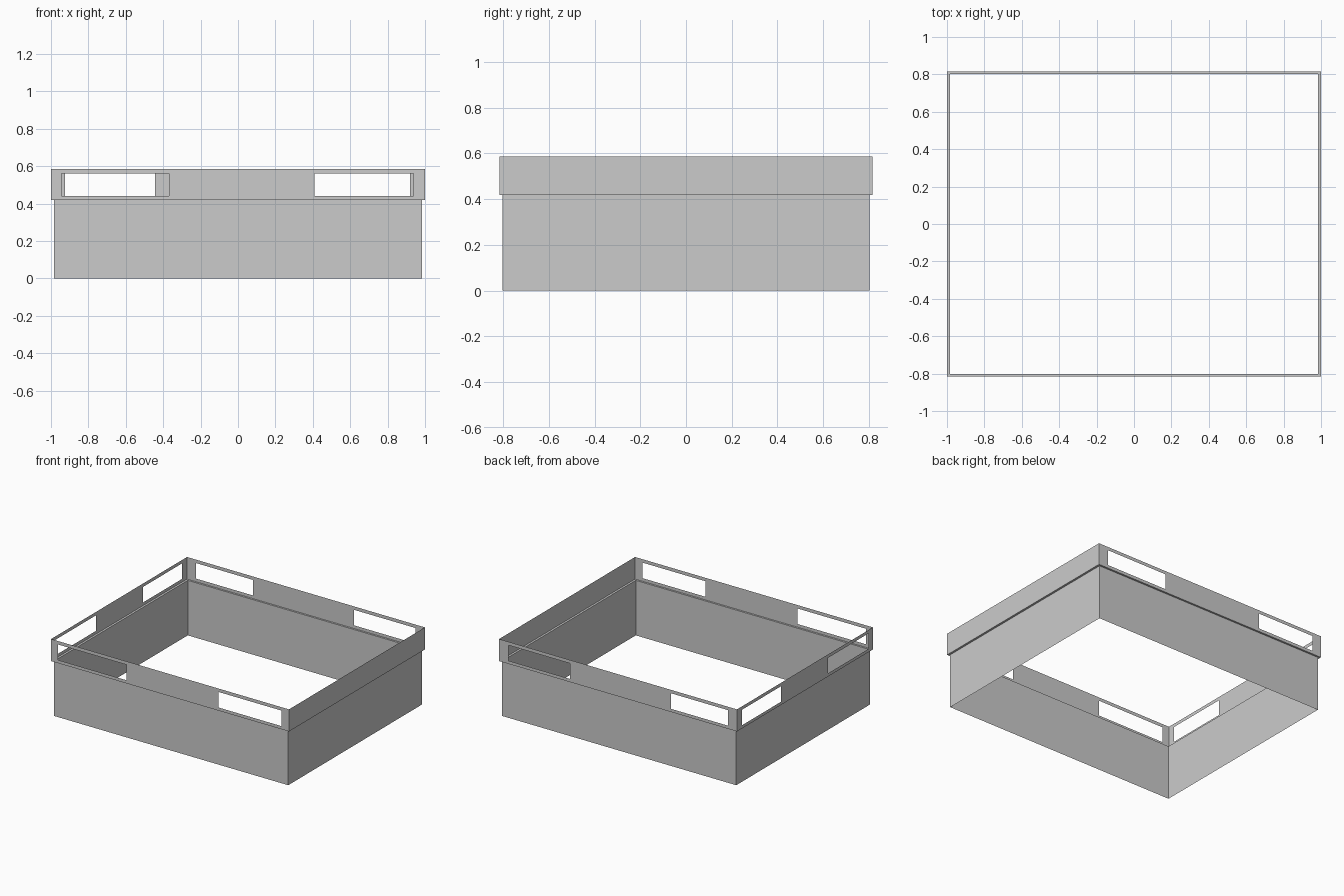
import bpy

if "Cube" in bpy.data.objects:
    bpy.data.objects.remove(bpy.data.objects["Cube"])

LX, LY = 0.984, 0.802      # lower wall half sizes
UX, UY = 1.0, 0.816        # upper rim half sizes
Z_LEDGE, Z_TOP = 0.418, 0.586
WIN_Z = (0.442, 0.56)


def mesh_object(name, verts, faces):
    me = bpy.data.meshes.new(name)
    me.from_pydata(verts, [], faces)
    me.update()
    ob = bpy.data.objects.new(name, me)
    bpy.context.collection.objects.link(ob)
    return ob


def ring(hx, hy, z):
    return [(-hx, -hy, z), (hx, -hy, z), (hx, hy, z), (-hx, hy, z)]


def band(name, lower, upper):
    """Four quads joining two rectangular rings."""
    faces = [(i, (i + 1) % 4, (i + 1) % 4 + 4, i + 4) for i in range(4)]
    return mesh_object(name, lower + upper, faces)


def rim_wall(name, half, place, windows, flip=False):
    """Thin upright sheet with rectangular windows left open."""
    us = sorted([-half, half] + [u for w in windows for u in w])
    zs = [Z_LEDGE, *WIN_Z, Z_TOP]
    n = len(us)
    verts = [place(u, z) for z in zs for u in us]
    faces = []
    for j in range(3):
        for i in range(n - 1):
            mid = (us[i] + us[i + 1]) / 2
            if j == 1 and any(a < mid < b for a, b in windows):
                continue
            f = (j * n + i, j * n + i + 1, (j + 1) * n + i + 1, (j + 1) * n + i)
            faces.append(f[::-1] if flip else f)
    ob = mesh_object(name, verts, faces)
    # merge coplanar pieces so only real outlines remain
    return ob


# Lower walls and the narrow ledge that carries the rim
band("lower_walls", ring(LX, LY, 0), ring(LX, LY, Z_LEDGE))
band("ledge", ring(UX, UY, Z_LEDGE), ring(LX, LY, Z_LEDGE)).data.flip_normals()

# Upper rim: windows in the front, back and left, right side solid
rim_wall("front_rim", UX, lambda u, z: (u, -UY, z),
         [(-0.943, -0.368), (0.408, 0.937)])
rim_wall("back_rim", UX, lambda u, z: (u, UY, z),
         [(-0.924, -0.444), (0.402, 0.92)], flip=True)
rim_wall("left_rim", UY, lambda u, z: (-UX, u, z),
         [(-0.762, -0.28), (0.287, 0.757)], flip=True)
rim_wall("right_rim", UY, lambda u, z: (UX, u, z), [])
